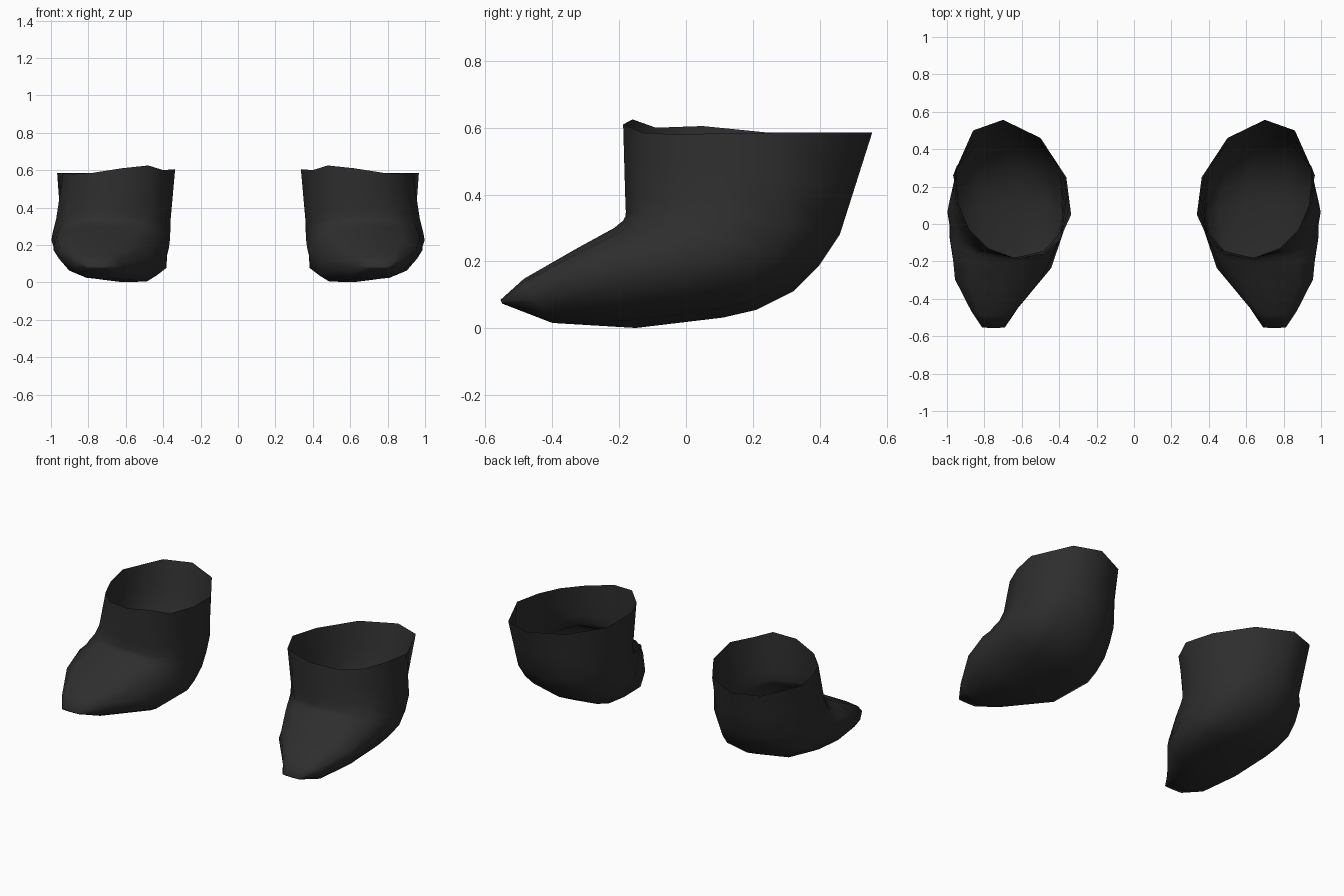
import bpy, bmesh, math
from mathutils import Vector

if "Cube" in bpy.data.objects:
    bpy.data.objects.remove(bpy.data.objects["Cube"])

leather = bpy.data.materials.new("black leather")
leather.diffuse_color = (0.027, 0.027, 0.027, 1)
leather.use_nodes = True
leather.node_tree.nodes["Principled BSDF"].inputs["Base Color"].default_value = leather.diffuse_color

N = 12   # points round each ring: 0 = top/front, 3 = inner side, 6 = sole/heel, 9 = outer side

# Rings swept from the toe round the instep:
# top (x, y, z), bottom (x, y, z), inner x, outer x, sideways tilt of the sole, roundness
RINGS = [
    ((.75, -.555, .085), (.75, -.55, .074), .69, .812, 0, .8),
    ((.755, -.485, .148), (.73, -.40, .016), .615, .875, .015, .75),
    ((.72, -.33, .237), (.62, -.15, .001), .445, .955, .045, .75),
    ((.67, -.215, .30), (.60, .11, .032), .38, .985, .04, .75),
    ((.65, -.188, .322), (.62, .21, .055), .37, .987, .03, .8),
    ((.64, -.181, .335), (.64, .32, .11), .365, .998, .02, .85),
    ((.635, -.18, .348), (.66, .40, .19), .362, .99, .01, .9),
    ((.63, -.182, .40), (.68, .46, .28), .36, .972, 0, .9),
]

# Uneven rim of the open top, in the same order as the rings
RIM = [(.62, -.188, .61), (.48, -.16, .625), (.40, -.09, .60), (.336, .05, .605),
       (.362, .25, .585), (.50, .46, .585), (.70, .557, .585), (.86, .50, .585),
       (.967, .26, .585), (.935, .10, .583), (.88, -.03, .58), (.78, -.13, .585)]


def spow(v, p):
    return math.copysign(abs(v) ** p, v)


def ring_points(top, bottom, inner, outer, tilt, p):
    top, bottom = Vector(top), Vector(bottom)
    mid, axis = (top + bottom) / 2, (top - bottom) / 2
    pts = []
    for k in range(N):
        a = 2 * math.pi * k / N
        u, v = spow(math.cos(a), p), spow(math.sin(a), p)
        c = mid + axis * u
        dx = v * ((mid.x - inner) if v > 0 else (outer - mid.x))
        c.x -= dx
        c += axis.normalized() * (-dx * tilt * (1 - u))
        pts.append(c)
    return pts


def make_boot(name, side):
    bm = bmesh.new()
    rings = [ring_points(*r) for r in RINGS] + [[Vector(p) for p in RIM]]
    # one loop between the ankle and the rim
    rings.insert(-1, [a.lerp(b, .5) for a, b in zip(rings[-2], rings[-1])])
    loops = [[bm.verts.new((p.x * side, p.y, p.z)) for p in r] for r in rings]
    for a, b in zip(loops, loops[1:]):
        for k in range(N):
            j = (k + 1) % N
            bm.faces.new((a[k], a[j], b[j], b[k]))
    bm.faces.new(loops[0])            # closed toe tip
    bmesh.ops.recalc_face_normals(bm, faces=bm.faces)
    # keep normals pointing outwards on the open shell
    if sum(f.normal.x * (f.calc_center_median().x - .66 * side) for f in bm.faces) < 0:
        bmesh.ops.reverse_faces(bm, faces=bm.faces)
    for f in bm.faces:
        f.smooth = True
    me = bpy.data.meshes.new(name)
    bm.to_mesh(me)
    bm.free()
    me.materials.append(leather)
    ob = bpy.data.objects.new(name, me)
    bpy.context.collection.objects.link(ob)


make_boot("right_boot", 1)
make_boot("left_boot", -1)
